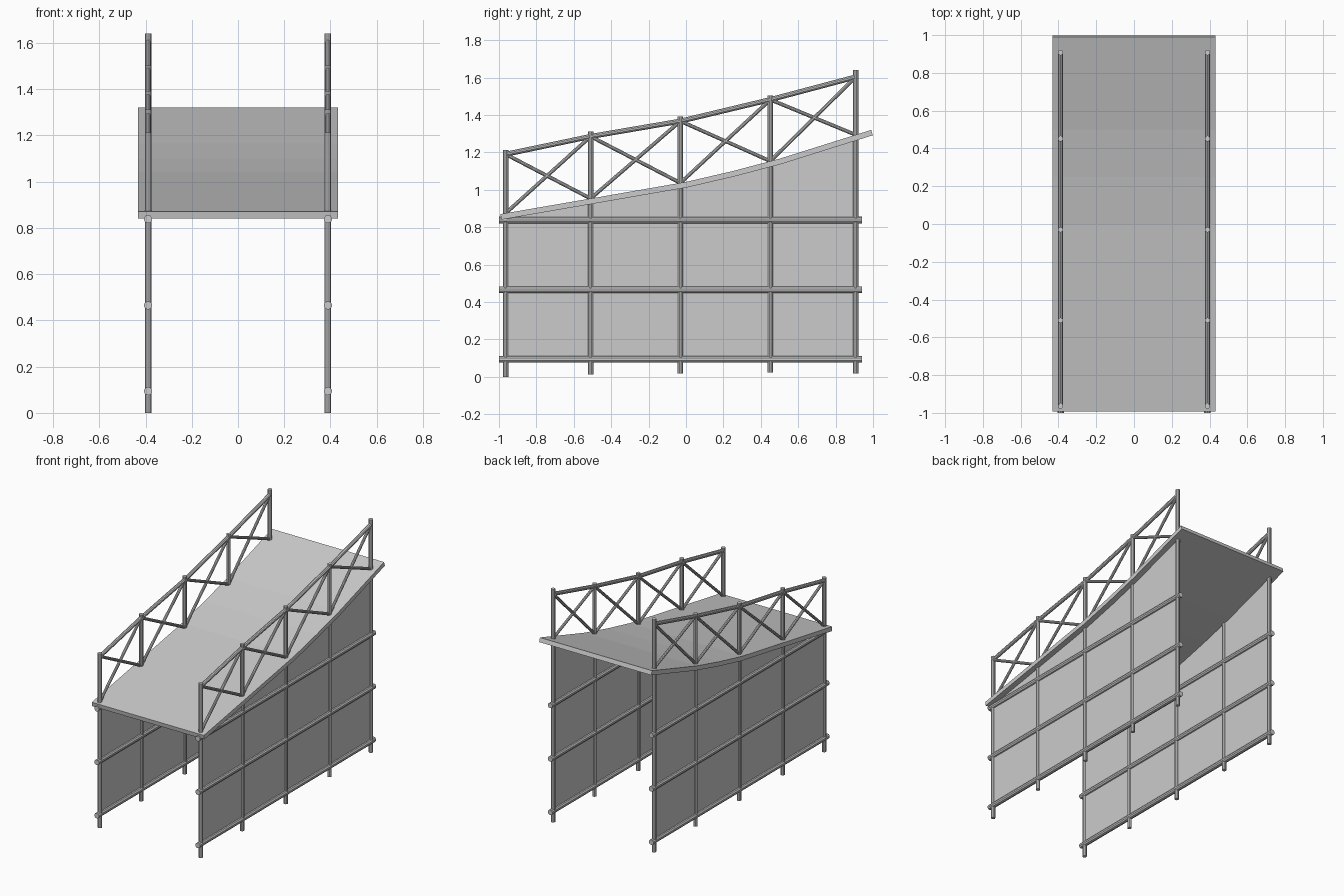
import bpy, bmesh
from mathutils import Vector

if "Cube" in bpy.data.objects:
    bpy.data.objects.remove(bpy.data.objects["Cube"])

X = 0.389
POSTS = [-0.964, -0.51, -0.03, 0.451, 0.907]
POST_BOTTOM = [0.0, 0.013, 0.018, 0.023, 0.018]
POST_TOP = [1.213, 1.312, 1.393, 1.503, 1.64]
RAIL_Z = [1.19, 1.285, 1.367, 1.482, 1.603]
DECK = [(-0.992, 0.87), (-0.5, 0.955), (0.0, 1.042), (0.25, 1.1), (0.5, 1.166), (0.99, 1.32)]
THICK = 0.03


def deck_z(y):
    for (y0, z0), (y1, z1) in zip(DECK, DECK[1:]):
        if y <= y1:
            return z0 + (z1 - z0) * (y - y0) / (y1 - y0)
    return DECK[-1][1]


def extrude_profile(name, pts, x0, x1):
    """Solid from a closed (y, z) outline, extruded along x."""
    bm = bmesh.new()
    face = bm.faces.new([bm.verts.new((x0, y, z)) for y, z in pts])
    res = bmesh.ops.extrude_face_region(bm, geom=[face])
    verts = [g for g in res["geom"] if isinstance(g, bmesh.types.BMVert)]
    bmesh.ops.translate(bm, verts=verts, vec=(x1 - x0, 0, 0))
    bmesh.ops.recalc_face_normals(bm, faces=bm.faces)
    me = bpy.data.meshes.new(name)
    bm.to_mesh(me)
    bm.free()
    ob = bpy.data.objects.new(name, me)
    bpy.context.collection.objects.link(ob)


def tube(name, x, a, b, r):
    """Round bar between two (y, z) points in the plane x."""
    a, b = Vector((x, *a)), Vector((x, *b))
    d = b - a
    bpy.ops.mesh.primitive_cylinder_add(vertices=10, radius=r, depth=d.length, location=(a + b) / 2,
                                        rotation=d.to_track_quat('Z', 'Y').to_euler())
    ob = bpy.context.object
    ob.name = name
    bpy.ops.object.shade_smooth_by_angle()


# Curved deck: offset the top line downwards along its normals
under = []
for i, (y, z) in enumerate(DECK):
    p, q = DECK[max(i - 1, 0)], DECK[min(i + 1, len(DECK) - 1)]
    t = Vector((q[0] - p[0], q[1] - p[1])).normalized()
    under.append((y + t.y * THICK, z - t.x * THICK))
extrude_profile("ramp_deck", DECK + under[::-1], -0.432, 0.432)

for side, x in (("left", -X), ("right", X)):
    # Side wall panel below the deck
    top_ys = [POSTS[0]] + [p[0] for p in DECK[1:-1]] + [POSTS[-1]]
    outline = [(POSTS[0], 0.09), (POSTS[-1], 0.09)] + [(y, deck_z(y) - 0.02) for y in reversed(top_ys)]
    extrude_profile(side + "_wall_panel", outline, x - 0.003, x + 0.003)
    # Long horizontal wall rails
    for z in (0.094, 0.465, 0.838):
        tube(side + "_wall_rail", x, (-1.0, z), (0.94, z), 0.018)
    # Upright posts through the deck
    for y, z0, z1 in zip(POSTS, POST_BOTTOM, POST_TOP):
        tube(side + "_post", x, (y, z0), (y, z1), 0.0145)
    # Handrail and cross braces in every bay
    for i in range(4):
        y0, y1 = POSTS[i], POSTS[i + 1]
        tube(side + "_handrail", x, (y0, RAIL_Z[i]), (y1, RAIL_Z[i + 1]), 0.0135)
        tube(side + "_brace", x, (y0, deck_z(y0)), (y1, RAIL_Z[i + 1]), 0.01)
        tube(side + "_brace", x, (y0, RAIL_Z[i]), (y1, deck_z(y1)), 0.01)
